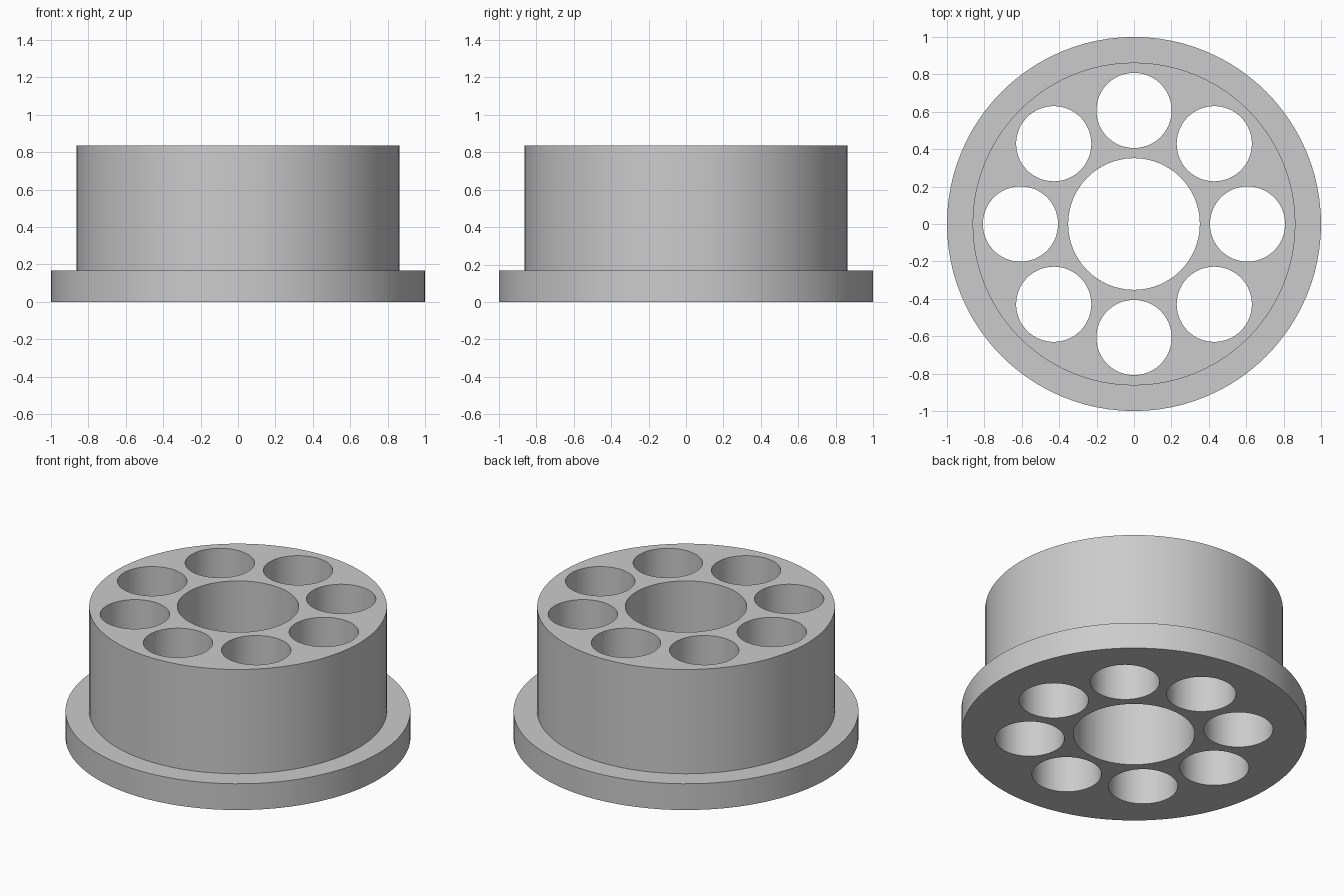
import bpy, bmesh, math
from mathutils import Matrix

if "Cube" in bpy.data.objects:
    bpy.data.objects.remove(bpy.data.objects["Cube"], do_unlink=True)

HEIGHT = 0.835
FLANGE_TOP = 0.168
SEGMENTS = 96

# Single plain grey
grey = bpy.data.materials.new("light_grey")
grey.use_nodes = True
colour = (0.6, 0.6, 0.6, 1)
grey.diffuse_color = colour
grey.node_tree.nodes["Principled BSDF"].inputs["Base Color"].default_value = colour


def make_object(name, bm):
    bmesh.ops.recalc_face_normals(bm, faces=bm.faces)
    mesh = bpy.data.meshes.new(name)
    bm.to_mesh(mesh)
    bm.free()
    mesh.materials.append(grey)
    obj = bpy.data.objects.new(name, mesh)
    bpy.context.collection.objects.link(obj)
    return obj


def add_lathe(bm, profile, segments):
    """Closed solid of revolution from (radius, height) points."""
    rings = []
    for r, z in profile:
        angles = [math.tau * i / segments for i in range(segments)]
        rings.append([bm.verts.new((r * math.cos(a), r * math.sin(a), z)) for a in angles])
    for low, high in zip(rings, rings[1:]):
        for i in range(segments):
            j = (i + 1) % segments
            bm.faces.new((low[i], low[j], high[j], high[i]))
    bm.faces.new(rings[0][::-1])
    bm.faces.new(rings[-1])


# Flanged body
bm = bmesh.new()
add_lathe(bm, [(1, 0), (1, FLANGE_TOP), (0.863, FLANGE_TOP), (0.863, HEIGHT)], SEGMENTS)
body = make_object("flanged_hub", bm)

# Cutter for the central bore and the ring of eight holes
holes = [(0.352, 0, 0)]
for k in range(8):
    a = math.tau * k / 8
    holes.append((0.201, 0.607 * math.cos(a), 0.607 * math.sin(a)))
bm = bmesh.new()
for radius, x, y in holes:
    bmesh.ops.create_cone(bm, cap_ends=True, segments=64, radius1=radius, radius2=radius,
                          depth=2, matrix=Matrix.Translation((x, y, HEIGHT / 2)))
cutter = make_object("hole_cutter", bm)
cutter.hide_render = True

# Cut the holes, then shade smooth with sharp rims
cut = body.modifiers.new("holes", "BOOLEAN")
cut.operation = "DIFFERENCE"
cut.solver = "EXACT"
cut.object = cutter
bpy.ops.object.select_all(action="DESELECT")
body.select_set(True)
bpy.context.view_layer.objects.active = body
bpy.ops.object.modifier_apply(modifier=cut.name)
bpy.data.objects.remove(cutter, do_unlink=True)
bpy.ops.object.shade_smooth_by_angle(angle=math.radians(30))
